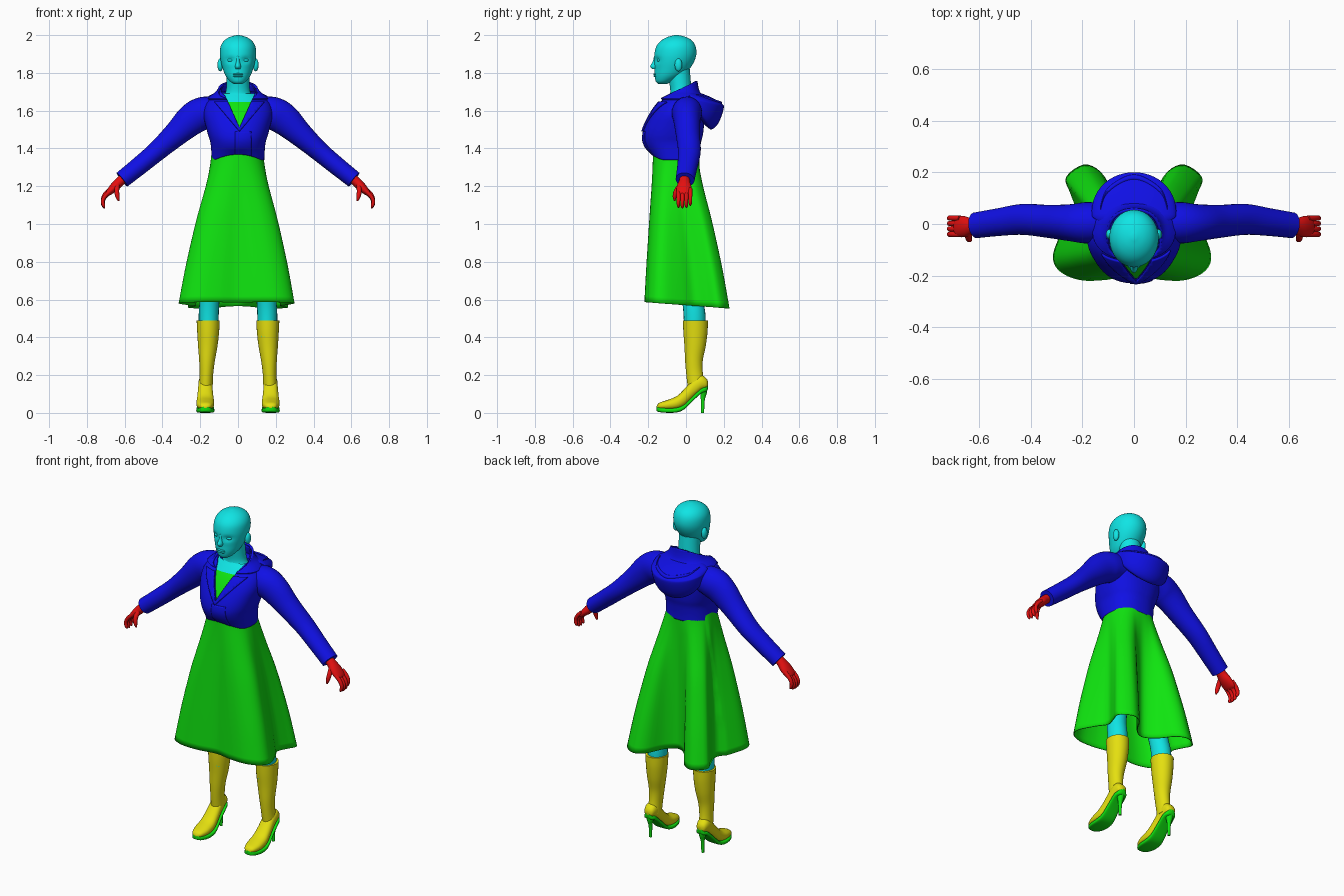
import bpy, bmesh, math
from mathutils import Vector

if "Cube" in bpy.data.objects:
    bpy.data.objects.remove(bpy.data.objects["Cube"])

def material(name, rgb):
    m = bpy.data.materials.new(name)
    m.diffuse_color = (*rgb, 1)
    m.use_nodes = True
    m.node_tree.nodes["Principled BSDF"].inputs["Base Color"].default_value = m.diffuse_color
    return m

LO, HI = 0.005, 0.78
SKIN = material("cyan", (LO, HI, HI))
BLUE = material("blue", (LO, LO, HI))
GREEN = material("green", (LO, HI, LO))
RED = material("red", (HI, LO, LO))
YELLOW = material("yellow", (HI, 0.74, LO))

def spline(pts, steps, closed=False):
    """Catmull-Rom through points of any dimension."""
    p = [Vector(q) for q in pts]
    n, out = len(p), []
    get = (lambda i: p[i % n]) if closed else (lambda i: p[max(0, min(n - 1, i))])
    for i in range(n if closed else n - 1):
        a, b, c, d = (get(i + k) for k in (-1, 0, 1, 2))
        for s in range(steps):
            t = s / steps
            out.append(0.5 * (2 * b + (c - a) * t + (2 * a - 5 * b + 4 * c - d) * t * t
                              + (3 * b - a - 3 * c + d) * t ** 3))
    return out if closed else out + [p[-1]]

def ring(c, u, v, n=24, power=2.0):
    pts = []
    for i in range(n):
        a = 2 * math.pi * i / n
        ca, sa = math.cos(a), math.sin(a)
        e = 2 / power
        pts.append(Vector(c) + Vector(u) * math.copysign(abs(ca) ** e, ca)
                   + Vector(v) * math.copysign(abs(sa) ** e, sa))
    return pts

def loft_mesh(rings, caps=True):
    bm = bmesh.new()
    vs = [[bm.verts.new(p) for p in r] for r in rings]
    n = len(vs[0])
    for a, b in zip(vs, vs[1:]):
        for i in range(n):
            bm.faces.new((a[i], a[(i + 1) % n], b[(i + 1) % n], b[i]))
    if caps:
        bm.faces.new(vs[0])
        bm.faces.new(vs[-1])
    return bm

def finish(name, bm, *mats, thick=0, angle=50):
    bmesh.ops.recalc_face_normals(bm, faces=bm.faces)
    me = bpy.data.meshes.new(name)
    bm.to_mesh(me)
    bm.free()
    ob = bpy.data.objects.new(name, me)
    bpy.context.collection.objects.link(ob)
    for m in mats:
        me.materials.append(m)
    bpy.ops.object.select_all(action='DESELECT')
    ob.select_set(True)
    bpy.context.view_layer.objects.active = ob
    bpy.ops.object.shade_smooth_by_angle(angle=math.radians(angle))
    if thick:
        mod = ob.modifiers.new("thickness", 'SOLIDIFY')
        mod.thickness, mod.offset = thick, 0
    return ob

def loft(name, rings, mat, caps=True, thick=0):
    return finish(name, loft_mesh(rings, caps), mat, thick=thick)

def tube(name, pts, mat, n=20, steps=5):
    """Points are x, y, z, in-plane radius, radius along y."""
    p = spline(pts, steps)
    rings = []
    for i, q in enumerate(p):
        t = (p[min(i + 1, len(p) - 1)] - p[max(i - 1, 0)])
        t = Vector(t[:3]).normalized()
        side = t.cross(Vector((0, 1, 0))).normalized()
        rings.append(ring(q[:3], side * q[3], side.cross(t) * q[4], n))
    return loft(name, rings, mat)

def blob(name, c, r, mat):
    bm = bmesh.new()
    bmesh.ops.create_uvsphere(bm, u_segments=20, v_segments=12, radius=1)
    for v in bm.verts:
        v.co = Vector([v.co[k] * r[k] + c[k] for k in range(3)])
    return finish(name, bm, mat)

def stack(levels, steps, n, off=0, power=2.0):
    """Horizontal rings from z, front y, back y, half width."""
    return [ring((0, (f + b) / 2, z), (w + off, 0, 0), (0, (b - f) / 2 + off, 0), n, power)
            for z, f, b, w in spline(levels, steps)]

# Head with pressed-in eye sockets
bm = loft_mesh(stack([(1.742, -.148, -.10, .022), (1.755, -.16, -.07, .043), (1.785, -.166, -.015, .066),
                      (1.82, -.166, .018, .08), (1.86, -.168, .043, .091), (1.90, -.167, .055, .096),
                      (1.94, -.157, .051, .092), (1.97, -.133, .033, .074), (1.99, -.098, 0, .044),
                      (2.0, -.06, -.04, .008)], 4, 48))
for v in bm.verts:
    if v.co.y < -.08:
        d = ((abs(v.co.x) - .04) / .02) ** 2 + ((v.co.z - 1.868) / .014) ** 2
        v.co.y += .012 * math.exp(-d)
finish("head", bm, SKIN)
loft("nose", [ring((0, -.16, z), (w, 0, 0), (0, d, 0), 16) for z, w, d in
              spline([(1.89, .007, .009), (1.86, .01, .016), (1.835, .016, .03), (1.82, .012, .018)], 4)], SKIN)
for k, z in enumerate((1.793, 1.783)):
    blob(("upper_lip", "lower_lip")[k], (0, -.161, z), (.026, .012, .006), SKIN)
for s, side in ((-1, "left"), (1, "right")):
    blob(side + "_eye", (s * .039, -.142, 1.867), (.017, .012, .009), SKIN)
    blob(side + "_ear", (s * .094, -.04, 1.842), (.015, .02, .034), SKIN)
loft("neck", stack([(1.60, -.10, .05, .10), (1.66, -.092, .04, .085), (1.70, -.083, .03, .065),
                    (1.76, -.09, .025, .06), (1.82, -.10, .02, .06)], 4, 32), SKIN)

# Torso shells: one profile, cut into jacket, lapels, collar and the top underneath
TORSO = [(1.34, -.178, .068, .136), (1.38, -.198, .07, .138), (1.43, -.223, .076, .143),
         (1.47, -.226, .086, .155), (1.52, -.212, .092, .168), (1.58, -.182, .094, .18),
         (1.63, -.15, .09, .17), (1.67, -.115, .075, .135), (1.70, -.09, .055, .098),
         (1.74, -.088, .045, .08), (1.78, -.088, .042, .078)]

def shell(name, off, keep, planes, *mats, rule=None, thick=.006):
    bm = loft_mesh(stack(TORSO, 4, 64, off, 2.3), caps=False)
    for v in bm.verts:  # raised front hem
        if v.co.z < 1.40 and v.co.y < -.05:
            v.co.z += .03 * max(0, 1 - (v.co.x / .12) ** 2) * (1.40 - v.co.z) / .06
    for co, no in planes:
        bmesh.ops.bisect_plane(bm, geom=bm.verts[:] + bm.edges[:] + bm.faces[:],
                               plane_co=co, plane_no=no, dist=1e-5)
    drop = [f for f in bm.faces if not keep(f.calc_center_median())]
    bmesh.ops.delete(bm, geom=drop, context='FACES')
    if rule:
        for f in bm.faces:
            f.material_index = rule(f.calc_center_median())
    finish(name, bm, *mats, thick=thick)

VX = .008
neckline = [((VX, 0, 1.51), (s, 0, -.45)) for s in (1, -1)]
lapel_edge = [((VX, 0, 1.49), (s, 0, -.85)) for s in (1, -1)]
rim = [((0, -.075, 1.69), (0, -.52, 1))]
level = lambda z: [((0, 0, z), (0, 0, 1))]
in_v = lambda c: c.y < -.02 and abs(c.x - VX) < (c.z - 1.51) * .45
under_rim = lambda c: c.z < 1.69 + (c.y + .075) * .52

shell("jacket_body", 0, lambda c: not in_v(c) and under_rim(c), neckline + rim, BLUE)
shell("lapels", .009, lambda c: c.y < -.02 and not in_v(c) and c.z < 1.645
      and abs(c.x - VX) < (c.z - 1.49) * .85, neckline + lapel_edge + level(1.645), BLUE, thick=.01)
shell("collar", .012, lambda c: c.z > 1.66 and not in_v(c) and under_rim(c),
      neckline + rim + level(1.66), BLUE, thick=.012)
shell("front_flap", .004, lambda c: c.y < -.05 and -.015 < c.x < .07 and c.z < 1.49,
      [((x, 0, 0), (1, 0, 0)) for x in (-.015, .07)] + level(1.49), BLUE, thick=.004)
shell("inner_top", -.012, lambda c: 1.38 < c.z < 1.69, level(1.645), GREEN, SKIN,
      rule=lambda c: int(c.z > 1.645), thick=0)

# Hood hanging on the back
HOOD = [(.0, 1.70), (.10, 1.685), (.185, 1.64), (.2, 1.615), (.175, 1.54), (.14, 1.502), (.11, 1.515), (.05, 1.58)]
profile = spline(HOOD, 4, closed=True)
rings = []
for i in range(25):
    a = -math.pi / 2 * .97 + math.pi * .97 * i / 24
    s = math.cos(a) ** .9
    rings.append([Vector((.165 * math.sin(a), .035 + (p[0] - .035) * s, 1.66 + (p[1] - 1.66) * s))
                  for p in profile])
loft("hood", rings, BLUE)
rim_path = spline([(-.13, .06, 1.675), (-.10, .13, 1.655), (0, .18, 1.638), (.10, .13, 1.655), (.13, .06, 1.675)], 6)
loft("hood_rim", [ring(p, (0, .012, 0), (0, 0, .012), 10) for p in rim_path], BLUE)

# Flared skirt: waist oval blended into a four-lobed hem
HALF = [(0, -.195), (.1, -.214), (.2, -.215), (.275, -.18), (.297, -.12), (.26, -.02), (.225, .05),
        (.245, .12), (.262, .18), (.195, .228), (.13, .2), (.07, .11), (0, .065)]
hem = spline(HALF + [(-x, y) for x, y in HALF[-2:0:-1]], 4, closed=True)
rings = []
for z, t in spline([(1.42, -.02), (1.34, .05), (1.2, .25), (1.05, .48), (.9, .67), (.76, .83), (.585, 1)], 4):
    r = []
    for i, h in enumerate(hem):
        a = 2 * math.pi * i / len(hem)
        w = Vector((.13 * math.sin(a), -.052 - .12 * math.cos(a)))
        p = w.lerp(h, t)
        r.append(Vector((p.x * (1.05 if p.x < 0 and p.y < 0 else 1), p.y, z - .03 * t * (p.y + .2) / .4)))
    rings.append(r)
loft("skirt", rings, GREEN, caps=False, thick=.005)

for s, side in ((-1, "left_"), (1, "right_")):
    # Sleeve and hand
    tube(side + "sleeve", [(s * x, y, z, a, b) for x, y, z, a, b in (
        (.10, .01, 1.60, .07, .07), (.18, .005, 1.588, .086, .08), (.245, .005, 1.553, .084, .072),
        (.33, .01, 1.475, .066, .064), (.43, .018, 1.385, .053, .06), (.52, .008, 1.31, .049, .054),
        (.614, -.005, 1.235, .046, .05))], BLUE, 28)
    tube(side + "palm", [(s * x, y, z, a, b) for x, y, z, a, b in (
        (.59, -.006, 1.255, .025, .028), (.625, -.008, 1.225, .025, .029), (.655, -.01, 1.195, .024, .04),
        (.685, -.01, 1.165, .016, .04), (.695, -.01, 1.152, .006, .03))], RED)
    for k, name in enumerate(("index", "middle", "ring", "little")):
        y, d = -.04 + .021 * k, (.004, 0, .003, .014)[k]
        tube(side + name + "_finger", [(s * x, yy, z + d, r, r) for x, yy, z, r in (
            (.675, y, 1.172, .011), (.703, y, 1.145, .011), (.716, y, 1.118, .01),
            (.712, y, 1.095, .009), (.706, y, 1.083, .003))], RED, 10, 3)
    tube(side + "thumb", [(s * x, y, z, r, r) for x, y, z, r in (
        (.64, -.03, 1.205, .014), (.642, -.052, 1.175, .013), (.638, -.06, 1.145, .011),
        (.632, -.06, 1.122, .004))], RED, 10, 3)

    # Leg, boot shaft, foot, sole and thin heel
    tube(side + "leg", [(s * x, y, z, a, b) for x, y, z, a, b in (
        (.155, .045, .40, .05, .056), (.155, .045, .52, .053, .058), (.148, .03, .62, .053, .055),
        (.13, .01, .78, .062, .068), (.1, -.02, 1.0, .075, .085))], SKIN)
    tube(side + "boot_shaft", [(s * x, y, z, a, b) for x, y, z, a, b in (
        (.17, .055, .14, .036, .046), (.167, .045, .21, .036, .044), (.164, .042, .28, .042, .047),
        (.16, .048, .36, .052, .057), (.158, .05, .43, .058, .064), (.158, .05, .49, .061, .066))], YELLOW, 28)
    foot = spline([(-.155, .026, .036, .008), (-.142, .02, .053, .03), (-.10, .016, .068, .045),
                   (-.05, .018, .088, .047), (-.01, .034, .125, .043), (.04, .082, .18, .038),
                   (.08, .118, .2, .036), (.108, .13, .182, .027), (.117, .142, .165, .01)], 4)
    loft(side + "boot_foot", [ring((s * .173, y, (lo + hi) / 2), (w, 0, 0), (0, 0, (hi - lo) / 2), 24, 2.3)
                              for y, lo, hi, w in foot], YELLOW)
    loft(side + "boot_sole", [ring((s * .173, y, lo - .003), (w + .001, 0, 0), (0, 0, .0125), 24, 4)
                              for y, lo, hi, w in foot], GREEN)
    tube(side + "boot_heel", [(s * .173, y, z, r, r) for y, z, r in (
        (.085, .145, .03), (.092, .11, .02), (.089, .07, .011), (.088, 0, .008))], GREEN, 14)
